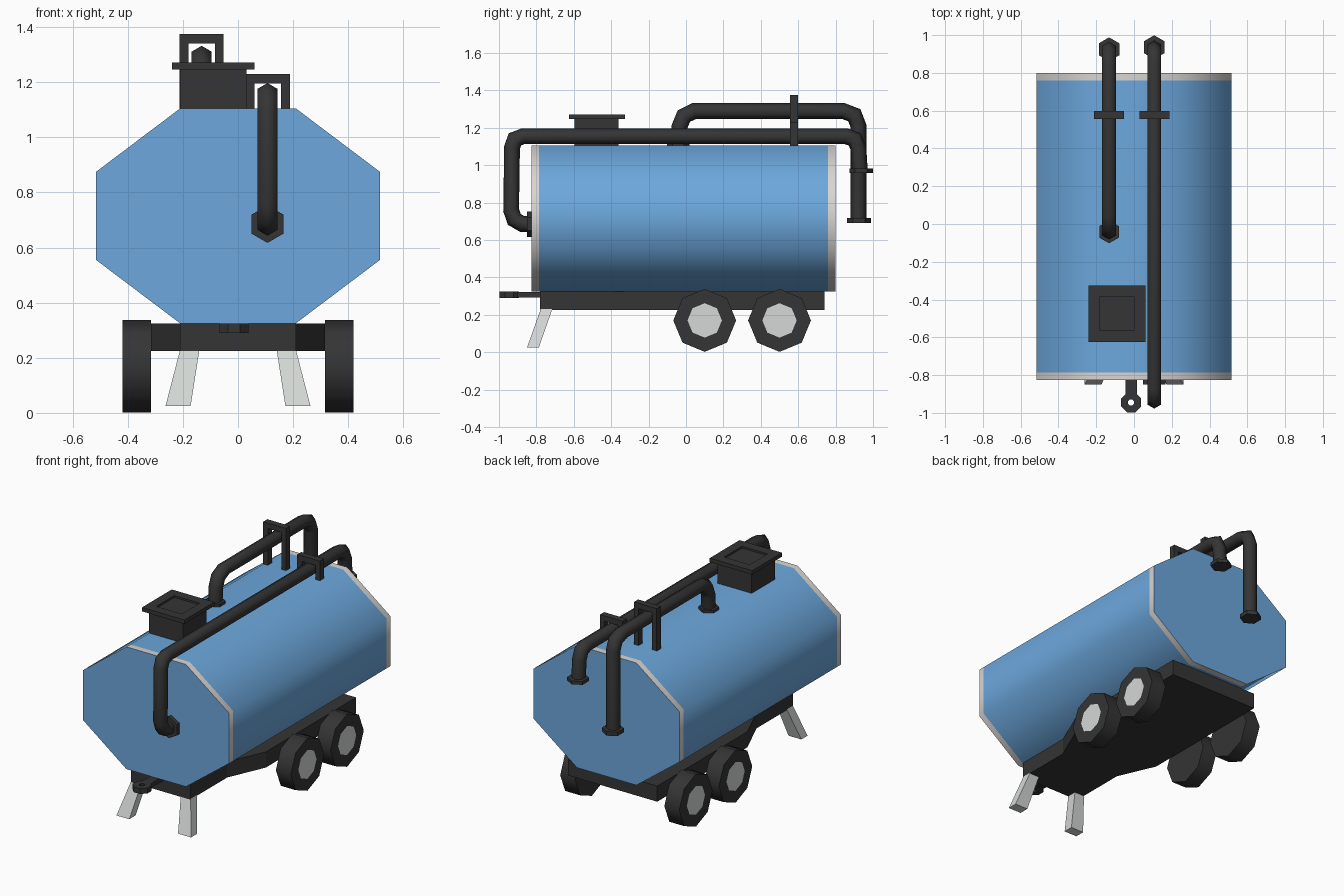
import bpy
import bmesh
from math import sin, cos, pi, radians
from mathutils import Vector

if "Cube" in bpy.data.objects:
    bpy.data.objects.remove(bpy.data.objects["Cube"], do_unlink=True)


def material(name, rgb):
    m = bpy.data.materials.new(name)
    m.use_nodes = True
    color = (*rgb, 1)
    m.diffuse_color = color
    m.node_tree.nodes["Principled BSDF"].inputs["Base Color"].default_value = color
    return m


BLUE = material("tank blue", (0.15, 0.39, 0.72))
BAND = material("band white", (0.69, 0.67, 0.65))
GREY = material("light grey", (0.66, 0.69, 0.67))
DARK = material("dark metal", (0.035, 0.035, 0.035))


def loft(name, rings, mats, smooth=None, loop=False):
    """Skin a list of equal-sized rings, capping the ends unless looped."""
    bm = bmesh.new()
    vs = [[bm.verts.new(p) for p in ring] for ring in rings]
    n = len(vs[0])
    pairs = list(zip(vs, vs[1:]))
    if loop:
        pairs.append((vs[-1], vs[0]))
    else:
        bm.faces.new(vs[0])
        bm.faces.new(vs[-1])
    for a, b in pairs:
        for i in range(n):
            j = (i + 1) % n
            bm.faces.new((a[i], a[j], b[j], b[i]))
    bmesh.ops.recalc_face_normals(bm, faces=bm.faces)
    mesh = bpy.data.meshes.new(name)
    bm.to_mesh(mesh)
    bm.free()
    for m in mats:
        mesh.materials.append(m)
    if smooth:
        mesh.shade_smooth()
        mesh.set_sharp_from_angle(angle=radians(smooth))
    ob = bpy.data.objects.new(name, mesh)
    bpy.context.collection.objects.link(ob)
    return ob


def rect(x0, x1, y0, y1, z):
    return [(x0, y0, z), (x1, y0, z), (x1, y1, z), (x0, y1, z)]


def box(name, x0, x1, y0, y1, z0, z1):
    return loft(name, [rect(x0, x1, y0, y1, z0), rect(x0, x1, y0, y1, z1)], [DARK])


def ngon(center, u, v, r, n):
    c, u, v = Vector(center), Vector(u), Vector(v)
    return [c + r * (cos(2 * pi * i / n) * u + sin(2 * pi * i / n) * v) for i in range(n)]


X, Y, Z = Vector((1, 0, 0)), Vector((0, 1, 0)), Vector((0, 0, 1))


def pipe(name, x, path, r=0.042):
    """Six-sided mitred pipe along a path in the y-z plane."""
    pts = [Vector((x, y, z)) for y, z in path]
    rings = []
    for i, p in enumerate(pts):
        d0 = (p - pts[i - 1]).normalized() if i else (pts[1] - p).normalized()
        d1 = (pts[i + 1] - p).normalized() if i < len(pts) - 1 else d0
        t = (d0 + d1).normalized()
        rings.append(ngon(p, t.cross(X) / t.dot(d0), X, r, 6))
    return loft(name, rings, [DARK], smooth=65)


def flange(name, center, axis, up, r, thick):
    c = Vector(center)
    side = axis.cross(up)
    return loft(name, [ngon(c + axis * s * thick / 2, up, side, r, 6) for s in (-1, 1)], [DARK])


# Tank: octagonal barrel with pale end bands
half = [(0.21, 1.105), (0.515, 0.875), (0.515, 0.555), (0.21, 0.325)]
outline = half + [(-x, z) for x, z in reversed(half)]
tank = loft("tank", [[(x, y, z) for x, z in outline] for y in (-0.825, -0.785, 0.76, 0.8)],
            [BLUE, BAND], smooth=60)
for f in tank.data.polygons:
    if abs(f.normal.y) < 0.5 and abs(f.center.y) > 0.7:
        f.material_index = 1

# Chassis: narrow nose flaring out to the axles
plan = [(0.21, -0.78), (0.21, -0.41), (0.315, -0.17), (0.315, 0.74)]
plan += [(-x, y) for x, y in reversed(plan)]
loft("chassis", [[(x, y, z) for x, y in plan] for z in (0.225, 0.325)], [DARK])

# Wheels with flat hub faces, and front support legs
for s, side in ((1, "left"), (-1, "right")):
    for y, row in ((0.1, "front"), (0.5, "rear")):
        wheel = loft(f"{row}_{side}_wheel",
                     [ngon((s * x, y, 0.17), Y, Z, r, 8)
                      for x, r in ((0.315, 0.168), (0.42, 0.168), (0.42, 0.092))],
                     [DARK, GREY], smooth=50)
        wheel.data.polygons[1].material_index = 1
    loft(f"{side}_support_leg",
         [rect(s * 0.14, s * 0.21, -0.777, -0.715, 0.23),
          rect(s * 0.172, s * 0.263, -0.85, -0.787, 0.025)], [GREY])

# Tow hitch: neck and eye
HX, HY = -0.015, -0.945
box("hitch_neck", HX - 0.03, HX + 0.03, -0.9, -0.77, 0.292, 0.322)
loft("hitch_eye", [ngon((HX, HY, z), (cos(pi / 8), sin(pi / 8), 0),
                        (-sin(pi / 8), cos(pi / 8), 0), r, 8)
                   for r, z in ((0.057, 0.29), (0.057, 0.324), (0.017, 0.324), (0.017, 0.29))],
     [DARK], loop=True)

# Hatch with a recessed lid
box("hatch_base", -0.21, 0.03, -0.595, -0.362, 1.1, 1.247)
lid = [(0.15, 1.247), (0.15, 1.272), (0.09, 1.272), (0.09, 1.26)]
loft("hatch_lid", [rect(-0.09 - h, -0.09 + h, -0.475 - h, -0.475 + h, z) for h, z in lid], [DARK])

# Long pipe from the front face over the top to the back
pipe("long_pipe", 0.107, [(-0.825, 0.685), (-0.875, 0.685), (-0.918, 0.71), (-0.935, 0.76),
                          (-0.93, 1.095), (-0.915, 1.138), (-0.87, 1.155), (0.855, 1.155),
                          (0.902, 1.138), (0.922, 1.09), (0.93, 0.965)])
flange("long_pipe_front_flange", (0.107, -0.838, 0.685), Y, Z, 0.068, 0.026)
flange("long_pipe_back_flange", (0.107, 0.936, 0.97), Z, Y, 0.063, 0.022)

# Raised pipe from the tank roof to the back
pipe("raised_pipe", -0.132, [(-0.04, 1.1), (-0.035, 1.205), (-0.012, 1.262), (0.045, 1.29),
                             (0.84, 1.29), (0.9, 1.267), (0.922, 1.21), (0.922, 0.7)])
flange("raised_pipe_roof_flange", (-0.132, -0.042, 1.112), Z, Y, 0.06, 0.022)
flange("raised_pipe_back_flange", (-0.132, 0.925, 0.705), Z, Y, 0.063, 0.026)

# Pipe brackets: square arches standing on the roof
for name, x, top in (("long_pipe_bracket", 0.108, 1.23), ("raised_pipe_bracket", -0.132, 1.375)):
    arch = [(-0.08, 1.1), (-0.08, top), (0.08, top), (0.08, 1.1),
            (0.048, 1.1), (0.048, top - 0.035), (-0.048, top - 0.035), (-0.048, 1.1)]
    loft(name, [[(x + dx, y, z) for dx, z in arch] for y in (0.557, 0.598)], [DARK])
